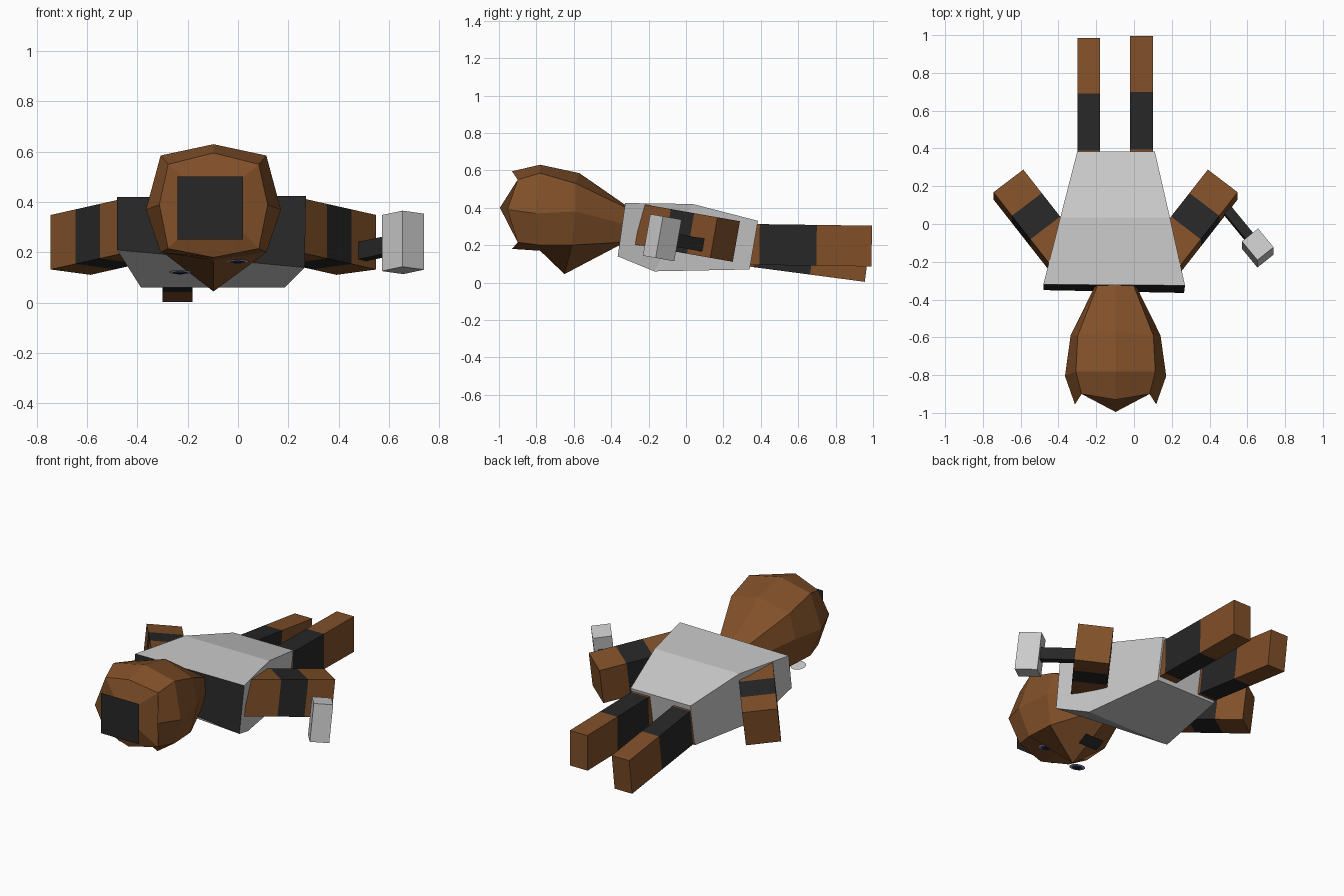
import bpy, bmesh, math
from mathutils import Vector, Matrix

if "Cube" in bpy.data.objects:
    bpy.data.objects.remove(bpy.data.objects["Cube"])

CX = -0.0975                      # body centre line


def mat(name, r, g, b):
    m = bpy.data.materials.new(name)
    m.diffuse_color = (r, g, b, 1)
    m.use_nodes = True
    m.node_tree.nodes["Principled BSDF"].inputs["Base Color"].default_value = m.diffuse_color
    return m


BROWN = mat("brown", 0.22, 0.08, 0.022)
BLACK = mat("black", 0.02, 0.02, 0.02)
GREY = mat("grey", 0.8, 0.8, 0.8)
WHITE = mat("white", 0.8, 0.8, 0.8)
BLUE = mat("blue", 0.03, 0.04, 0.3)


def loft(name, rings, mats, start=None, end=None, apex=None):
    """Skin rings of points; one material per span plus optional cap materials."""
    slots = list(dict.fromkeys(mats + [m for m in (start, end) if m]))
    bm = bmesh.new()
    vs = [[bm.verts.new(p) for p in r] for r in rings]
    n = len(vs[0])
    for a, b, m in zip(vs, vs[1:], mats):
        for i in range(n):
            f = bm.faces.new((a[i], a[(i + 1) % n], b[(i + 1) % n], b[i]))
            f.material_index = slots.index(m)
    if apex:
        top = bm.verts.new(apex)
        # quads meeting at the crown centre
        for i in range(0, n, 2):
            bm.faces.new((vs[0][i - 1], vs[0][i], vs[0][(i + 1) % n], top))
    else:
        bm.faces.new(vs[0]).material_index = slots.index(start or mats[0])
    bm.faces.new(vs[-1]).material_index = slots.index(end or mats[-1])
    bmesh.ops.recalc_face_normals(bm, faces=bm.faces)
    me = bpy.data.meshes.new(name)
    bm.to_mesh(me)
    bm.free()
    for m in slots:
        me.materials.append(m)
    ob = bpy.data.objects.new(name, me)
    bpy.context.collection.objects.link(ob)
    return ob


def tilt(deg):
    """Axes of a frame pitched about x."""
    a = math.radians(deg)
    return Vector((0, math.cos(a), -math.sin(a))), Vector((0, math.sin(a), math.cos(a)))


def bar(name, tip, along, side, up, w, h, cuts, mats):
    """Box limb running back from its tip, banded at the cut distances."""
    rings = []
    for t in cuts:
        c = Vector(tip) - along * t
        rings.append([c + side * w * i + up * h * j for i, j in ((-1, 1), (1, 1), (1, -1), (-1, -1))])
    return loft(name, rings, mats)


def disc(name, centre, radius, m, sides, rot, stretch=(1, 1, 1)):
    bm = bmesh.new()
    bmesh.ops.create_circle(bm, cap_ends=True, segments=sides, radius=radius)
    if sides == 4:
        bmesh.ops.rotate(bm, verts=bm.verts, matrix=Matrix.Rotation(math.pi / 4, 3, 'Z'))
    bmesh.ops.scale(bm, verts=bm.verts, vec=stretch)
    bmesh.ops.rotate(bm, verts=bm.verts, matrix=Matrix.Rotation(rot, 3, 'X'))
    bmesh.ops.translate(bm, verts=bm.verts, vec=centre)
    me = bpy.data.meshes.new(name)
    bm.to_mesh(me)
    bm.free()
    me.materials.append(m)
    bpy.context.collection.objects.link(bpy.data.objects.new(name, me))


X = Vector((1, 0, 0))
EY, EZ = tilt(10)

# torso: shoulders, waist and hips
loft("torso", [
    [(-0.48, -0.32, 0.42), (0.27, -0.325, 0.425), (0.265, -0.365, 0.14), (-0.48, -0.35, 0.21)],
    [(-0.39, 0.035, 0.42), (0.19, 0.035, 0.42), (0.185, -0.17, 0.06), (-0.385, -0.17, 0.06)],
    [(-0.30, 0.385, 0.33), (0.11, 0.385, 0.33), (0.11, 0.34, 0.07), (-0.30, 0.34, 0.07)],
], [GREY, GREY], start=BLACK)

# arms
for s, name in ((1, "right_arm"), (-1, "left_arm")):
    along = X * 0.61 * s + EY * 0.79
    side = X * 0.79 * s - EY * 0.61
    bar(name, (CX + s * 0.5675, 0.209, 0.23), along, side, EZ, 0.10, 0.11,
        (0, 0.16, 0.32, 0.52), [BROWN, BLACK, BROWN])

# legs
for name, tip, deg in (("right_leg", (0.04, 0.993, 0.195), 0.8), ("left_leg", (-0.24, 0.97, 0.112), 7.5)):
    ey, ez = tilt(deg)
    bar(name, tip, ey, X, ez, 0.06, 0.109, (0, 0.295, 0.60, 0.72), [BROWN, BLACK, BROWN])

# hammer
u = X * 0.63 - EY * 0.777
v = X * 0.777 + EY * 0.63
bar("hammer_handle", (0.64, -0.105, 0.235), u, v, EZ, 0.026, 0.035, (0, 0.30), [BLACK])
bar("hammer_head", Vector((0.655, -0.127, 0.24)) + u * 0.065, u, v, EZ, 0.055, 0.113, (0, 0.13), [GREY])

# head: rings from crown to neck, given as half outlines
# (top, upper corner, side, lower corner, bottom) as (half width, y, z)
half = [
    [(0, -0.93, 0.595), (0.18, -0.90, 0.55), (0.215, -0.955, 0.39), (0.18, -0.90, 0.215), (0, -0.93, 0.18)],
    [(0, -0.78, 0.63), (0.21, -0.78, 0.585), (0.268, -0.805, 0.37), (0.21, -0.78, 0.20), (0, -0.78, 0.17)],
    [(0, -0.57, 0.585), (0.20, -0.59, 0.53), (0.238, -0.59, 0.38), (0.20, -0.61, 0.20), (0, -0.65, 0.045)],
    [(0, -0.31, 0.405), (0.09, -0.31, 0.395), (0.105, -0.32, 0.31), (0.09, -0.345, 0.215), (0, -0.355, 0.20)],
]
rings = [[(CX + w, y, z) for w, y, z in h] + [(CX - w, y, z) for w, y, z in h[3:0:-1]] for h in half]
loft("head", rings, [BROWN] * 3, apex=(CX, -0.995, 0.40))

# flat patch on the crown
disc("crown_patch", (-0.11, -0.998, 0.376), 0.13 * math.sqrt(2), BLACK, 4, math.pi / 2, (1, 0.96, 1))

# mouth below the nose
slope = math.atan2(0.155, 0.295)
disc("mouth", (CX, -0.49, 0.112), 0.065 * math.sqrt(2), BLACK, 4, slope, (1, 0.55, 1))

# eyes, flat discs facing down
for name, x, z in (("left_eye", -0.23, 0.122), ("right_eye", -0.002, 0.165)):
    for k, (part, r, m) in enumerate((("white", 0.045, WHITE), ("iris", 0.031, BLUE), ("pupil", 0.018, BLACK))):
        disc(name + "_" + part, Vector((x, -0.77, z)) - EZ * 0.003 * k, r, m, 16, math.pi - math.radians(10))
